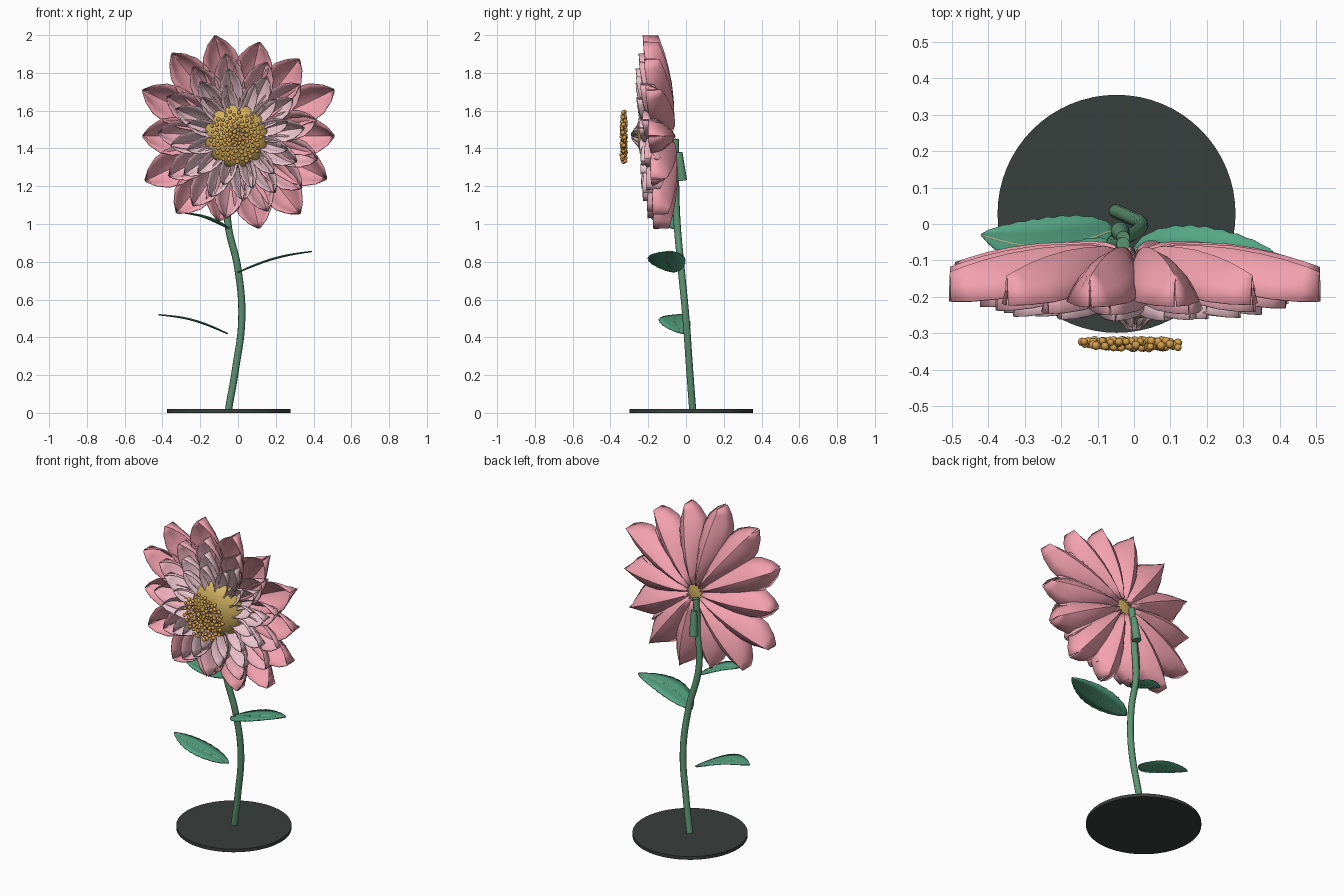
import bpy, bmesh, math, random
from mathutils import Vector, Matrix

if "Cube" in bpy.data.objects:
    bpy.data.objects.remove(bpy.data.objects["Cube"])

random.seed(4)


def mat(name, rgb):
    m = bpy.data.materials.new(name)
    m.diffuse_color = (*rgb, 1)
    m.use_nodes = True
    m.node_tree.nodes["Principled BSDF"].inputs["Base Color"].default_value = m.diffuse_color
    return m


PINK = mat("pink", (0.90, 0.36, 0.43))
ROSE = mat("rose", (0.87, 0.43, 0.50))
PALE = mat("pale_pink", (0.85, 0.56, 0.62))
GOLD = mat("gold", (0.65, 0.45, 0.12))
AMBER = mat("amber", (0.66, 0.34, 0.07))
STEM = mat("stem_green", (0.11, 0.30, 0.17))
LEAF = mat("leaf_green", (0.09, 0.38, 0.23))
VEIN = mat("vein_green", (0.40, 0.50, 0.28))
DARK = mat("dark", (0.04, 0.05, 0.047))
HEAD_Z = 1.465
LEAN = 0.055  # the head leans slightly forward at the top


def make(name, bm, material, angle=40, thick=0):
    bmesh.ops.recalc_face_normals(bm, faces=bm.faces)
    me = bpy.data.meshes.new(name)
    bm.to_mesh(me)
    bm.free()
    ob = bpy.data.objects.new(name, me)
    bpy.context.collection.objects.link(ob)
    me.materials.append(material)
    if thick:
        mod = ob.modifiers.new("thickness", "SOLIDIFY")
        mod.thickness = thick
        mod.offset = 0
    bpy.ops.object.select_all(action='DESELECT')
    ob.select_set(True)
    bpy.context.view_layer.objects.active = ob
    bpy.ops.object.shade_smooth_by_angle(angle=math.radians(angle))
    return ob


def grid(bm, rows):
    vs = [[bm.verts.new(p) for p in row] for row in rows]
    for a, b in zip(vs, vs[1:]):
        for i in range(len(a) - 1):
            bm.faces.new((a[i], a[i + 1], b[i + 1], b[i]))


def lean(bm):
    for v in bm.verts:
        v.co.y -= LEAN * (v.co.z - HEAD_Z)


def tube(name, pts, radius, material):
    cu = bpy.data.curves.new(name, "CURVE")
    cu.dimensions = '3D'
    cu.bevel_depth = radius
    cu.bevel_resolution = 3
    cu.use_fill_caps = True
    sp = cu.splines.new('BEZIER')
    sp.bezier_points.add(len(pts) - 1)
    for bp, p in zip(sp.bezier_points, pts):
        bp.co = p
        bp.handle_left_type = bp.handle_right_type = 'AUTO'
    cu.materials.append(material)
    ob = bpy.data.objects.new(name, cu)
    bpy.context.collection.objects.link(ob)


# Base disc
bm = bmesh.new()
bmesh.ops.create_cone(bm, cap_ends=True, segments=64, radius1=0.327, radius2=0.327,
                      depth=0.02, matrix=Matrix.Translation((-0.048, 0.028, 0.01)))
make("base", bm, DARK)

# Curved stem and the sleeve behind the head
tube("stem", [(-0.05, 0.035, 0.02), (-0.015, 0.02, 0.22), (0.02, 0.0, 0.5),
              (0.0, -0.025, 0.76), (-0.055, -0.048, 1.02), (-0.045, -0.055, 1.25),
              (-0.03, -0.055, 1.45)], 0.019, STEM)
a, b = Vector((-0.038, -0.02, 1.23)), Vector((-0.03, -0.037, 1.38))
bm = bmesh.new()
rot = (b - a).to_track_quat('Z', 'Y').to_matrix().to_4x4()
bmesh.ops.create_cone(bm, cap_ends=True, segments=16, radius1=0.026, radius2=0.018,
                      depth=(b - a).length, matrix=Matrix.Translation((a + b) / 2) @ rot)
make("stem_sleeve", bm, STEM)

# Petal stations: length fraction, half width, depth of the midrib towards the front
STATIONS = [(0.0, 0.16, 0.07), (0.14, 0.42, 0.057), (0.30, 0.72, 0.055), (0.48, 0.94, 0.06),
            (0.66, 1.0, 0.073), (0.80, 0.86, 0.088), (0.92, 0.48, 0.105), (1.0, 0.04, 0.118)]


# Petals stay folded like a keel at the tip and at the root
def petal(bm, ang, start, length, half, front, curl, cup, root):
    u = Vector((math.cos(ang), 0, math.sin(ang)))
    v = Vector((-math.sin(ang), 0, math.cos(ang)))
    rows = []
    for t, w, d in STATIONS:
        r = start + (length - start) * t
        fold = cup * (0.75 + 0.25 * w) + root * max(0, 1 - t / 0.35)
        row = []
        for i in range(7):
            s = i / 3 - 1
            y = front - curl * (d - 0.05) - abs(s) ** 1.7 * fold
            row.append(Vector((0, y, HEAD_Z)) + u * r + v * (s * w * half))
        rows.append(row)
    grid(bm, rows)


# Outer petals have individual lengths, anticlockwise from the right
OUTER = [0.51, 0.565, 0.52, 0.51, 0.545, 0.56, 0.56, 0.505, 0.545, 0.52, 0.46, 0.50, 0.525, 0.52]
# Rings: count, start, length, half width, front offset, curl, cup, root, phase
RINGS = [("outer_petals", 14, 0.05, 0.51, 0.10, -0.052, 1.0, 0.105, 0.0, 0.0, PINK),
         ("second_petals", 13, 0.04, 0.42, 0.078, -0.09, 0.95, 0.095, 0.0, 0.5, ROSE),
         ("third_petals", 12, 0.03, 0.34, 0.058, -0.126, 0.85, 0.083, 0.01, 0.2, PALE),
         ("inner_petals", 12, 0.015, 0.27, 0.042, -0.155, 0.65, 0.068, 0.068, 0.5, PALE)]
for name, n, start, length, half, front, curl, cup, root, phase, m in RINGS:
    bm = bmesh.new()
    for k in range(n):
        ang = 2 * math.pi * (k + phase) / n
        if name == "outer_petals":
            size = OUTER[k]
        else:
            size = length + 0.01 + random.uniform(-0.012, 0.012)
            ang += random.uniform(-0.05, 0.05)
        petal(bm, ang, start, size, half, front, curl, cup, root)
    lean(bm)
    make(name, bm, m, 50, 0.005)

# Flattened dome at the centre
bm = bmesh.new()
bmesh.ops.create_uvsphere(bm, u_segments=32, v_segments=16, radius=1,
                          matrix=Matrix.Translation((-0.01, -0.178, HEAD_Z))
                          @ Matrix.Rotation(math.pi / 2, 4, 'X')
                          @ Matrix.Diagonal((0.168, 0.168, 0.082, 1)))
lean(bm)
make("flower_centre", bm, GOLD)

# Pollen beads in a spiral in front of the dome
bm = bmesh.new()
COUNT = 100
for i in range(COUNT):
    r = 0.14 * ((i + 0.5) / COUNT) ** 0.6
    ang = i * 2.39996
    pos = (-0.01 + r * math.cos(ang), -0.33 + random.uniform(-0.011, 0.011),
           1.462 + r * math.sin(ang))
    bmesh.ops.create_icosphere(bm, subdivisions=2, radius=random.uniform(0.010, 0.0125),
                               matrix=Matrix.Translation(pos))
make("pollen_beads", bm, AMBER, 60)


def leaf(name, base, tip, half, arch, bow):
    base, tip = Vector(base), Vector(tip)
    along = (tip - base).normalized()
    side = Vector((0, 0, 1)).cross(along).normalized()
    rows, mid = [], []
    n = 18
    for i in range(n + 1):
        t = i / n
        c = base.lerp(tip, t) + Vector((0, bow, arch)) * math.sin(math.pi * t)
        w = half * max(0.03, math.sin(math.pi * t ** 0.85) ** 0.75 if 0 < t < 1 else 0)
        w *= 1.0 if i % 2 else 0.95
        rows.append([c + side * (w * s) + Vector((0, 0, -0.004 * (1 - abs(s)) * (w / half)))
                     for s in (-1, -0.5, 0, 0.5, 1)])
        if i % 3 == 0:
            mid.append(rows[-1][2])
    bm = bmesh.new()
    grid(bm, rows)
    make(name, bm, LEAF, 50, 0.006)
    tube(name + "_vein", mid, 0.004, VEIN)


# Three leaves along the stem
leaf("lower_leaf", (-0.055, -0.015, 0.42), (-0.42, -0.03, 0.52), 0.083, 0.023, -0.04)
leaf("middle_leaf", (0.0, -0.065, 0.745), (0.39, -0.085, 0.855), 0.10, 0.02, -0.03)
leaf("upper_leaf", (-0.045, -0.06, 0.975), (-0.29, -0.12, 1.06), 0.07, 0.018, -0.03)
